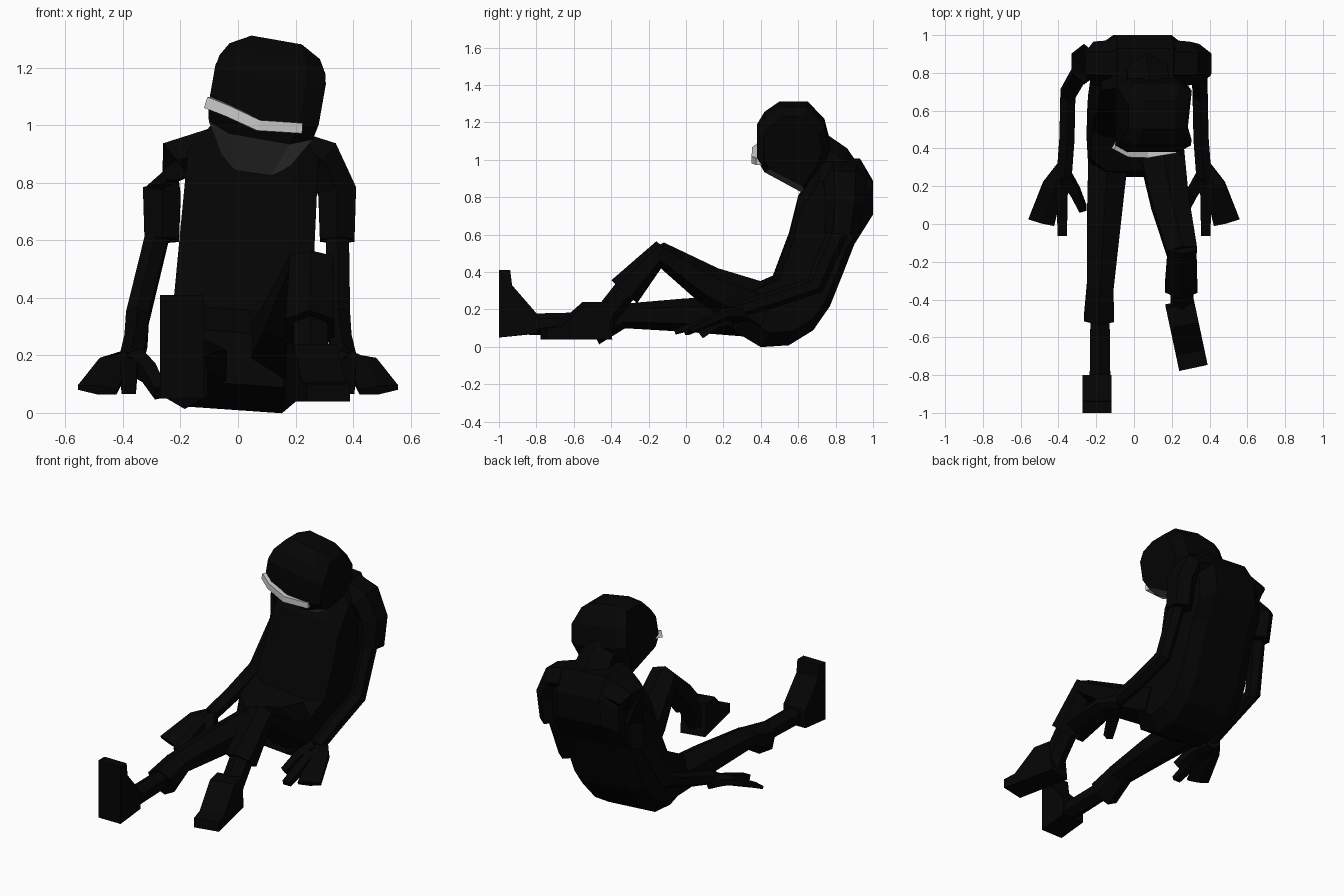
import bpy, bmesh, math
from mathutils import Vector, Matrix

if "Cube" in bpy.data.objects:
    bpy.data.objects.remove(bpy.data.objects["Cube"])


def make_material(name, value):
    mat = bpy.data.materials.new(name)
    mat.use_nodes = True
    colour = (value, value, value, 1)
    mat.diffuse_color = colour
    mat.node_tree.nodes["Principled BSDF"].inputs["Base Color"].default_value = colour
    return mat


black = make_material("black", .0014)
grey = make_material("dark_grey", .1)
light = make_material("light_grey", .6)


def loft(name, rings, material=black):
    """Skin a list of point rings and close both ends."""
    bm = bmesh.new()
    loops = [[bm.verts.new(point) for point in ring] for ring in rings]
    for lower, upper in zip(loops, loops[1:]):
        for k in range(len(lower)):
            bm.faces.new((lower[k - 1], lower[k], upper[k], upper[k - 1]))
    bm.faces.new(loops[0])
    bm.faces.new(loops[-1])
    bmesh.ops.recalc_face_normals(bm, faces=bm.faces)
    mesh = bpy.data.meshes.new(name)
    bm.to_mesh(mesh)
    bm.free()
    mesh.materials.append(material)
    part = bpy.data.objects.new(name, mesh)
    bpy.context.collection.objects.link(part)
    return part


def limb(name, path, start, end, sides=6, material=black):
    """Faceted tube along a path; start and end are (half width, half depth)."""
    points = [Vector(p) for p in path]
    last = len(points) - 1
    rings = []
    for i, centre in enumerate(points):
        along = (points[min(i + 1, last)] - points[max(i - 1, 0)]).normalized()
        guide = Vector((0, 0, 1)) if abs(along.x) > .7 else Vector((1, 0, 0))
        wide = (guide - along * guide.dot(along)).normalized()
        deep = along.cross(wide)
        size = Vector(start).lerp(Vector(end), i / last) / math.cos(math.pi / sides)
        ring = []
        for k in range(sides):
            angle = math.tau * (k + .5) / sides
            ring.append(centre + wide * size.x * math.cos(angle)
                        + deep * size.y * math.sin(angle))
        rings.append(ring)
    return loft(name, rings, material)


def slab(name, profile, half, shrink, taper=lambda z: 1):
    """Side profile (y, z) spread across x, its two cheeks shrunk inwards."""
    middle = sum((Vector(p) for p in profile), Vector((0, 0))) / len(profile)
    rings = []
    for x, scale in ((-half, shrink), (-half * .65, 1), (half * .65, 1), (half, shrink)):
        ring = []
        for p in profile:
            y, z = middle.lerp(Vector(p), scale)
            ring.append((x * taper(z), y, z))
        rings.append(ring)
    return loft(name, rings)


def move(part, offset, angle=0, axis='X'):
    part.data.transform(Matrix.Translation(offset)
                        @ Matrix.Rotation(math.radians(angle), 4, axis))


# Slumped torso, narrowing upwards and leaning to one side, and neck
torso = slab("torso", [(.28, .28), (.46, .36), (.55, .6), (.6, .8), (.72, 1),
                       (.93, 1), (1, .88), (1, .72), (.9, .56), (.83, .38),
                       (.77, .23), (.68, .1), (.55, .02), (.4, .01), (.25, .1)],
             .25, .82, lambda z: 1 - .1 * z)
move(torso, (-.01, 0, 0), 4, 'Y')
limb("neck", [(.06, .86, .86), (.07, .78, .98), (.09, .66, 1.06)], (.12, .1), (.1, .1))

# Bowed head, tilted to one side; the forward underside is the mask
brow = 1.1
head = slab("head", [(.77, 1.08), (.74, 1.2), (.65, 1.3), (.5, 1.3), (.42, 1.24),
                     (.38, 1.17), (.38, 1.02), (.42, .95), (.64, .82), (.72, .95)],
            .195, .8, lambda z: min(1, 1.3 - 3 * abs(z - brow)))
head.data.materials.append(grey)
for face in head.data.polygons:
    if face.normal.y < -.1 and face.normal.z < -.55:
        face.material_index = 1
move(head, (0, 0, -brow))
move(head, (.1, 0, brow), 10, 'Y')
limb("visor_strip", [(-.1, .42, 1.08), (-.03, .38, 1.05), (.07, .375, 1), (.22, .4, .99)],
     (.02, .025), (.018, .025), 4, light)

# Arms and hands; the right shoulder sits further in
for side, s, inset in (("left", 1, 0), ("right", -1, .08)):
    shoulder = s * (.345 - inset)
    limb(side + "_sleeve", [(shoulder - s * .18, .85, .91), (shoulder - s * .05, .85, .88),
                            (shoulder, .85, .77), (shoulder, .83, .6)],
         (.08, .11), (.06, .08))
    limb(side + "_arm", [(shoulder, .84, .68), (s * .35, .69, .33),
                         (s * .355, .45, .25), (s * .37, .25, .19)],
         (.04, .05), (.04, .035))
    limb(side + "_palm", [(s * .37, .3, .18), (s * .43, .2, .17), (s * .49, .01, .08)],
         (.04, .04), (.07, .015))
    limb(side + "_finger", [(s * .38, .2, .16), (s * .38, -.06, .08)],
         (.03, .03), (.025, .015), 4)
    limb(side + "_thumb", [(s * .36, .25, .18), (s * .31, .17, .14), (s * .27, .08, .07)],
         (.03, .04), (.02, .025), 4)

# Right leg stretched out on the ground, with a flared cuff
limb("right_trouser", [(-.13, .45, .16), (-.16, 0, .17), (-.18, -.36, .165)],
     (.11, .1), (.07, .055))
limb("right_cuff", [(-.18, -.33, .17), (-.185, -.5, .105)], (.07, .055), (.08, .085))
limb("right_shin", [(-.18, -.42, .13), (-.18, -.84, .12)], (.05, .05), (.055, .05))

# Left leg with the knee raised
limb("left_thigh", [(.14, .42, .19), (.19, .12, .33), (.255, -.15, .51)],
     (.12, .13), (.08, .05))
limb("left_cuff", [(.255, -.12, .53), (.25, -.33, .295)], (.075, .045), (.085, .08))
limb("left_shin", [(.25, -.27, .37), (.255, -.42, .18), (.255, -.46, .1)],
     (.06, .055), (.06, .055))

# Shoes: one upright on its heel, one flat on the ground
for side, offset, angle, axis in (("right", (-.195, -1, .05), -90, 'X'),
                                  ("left", (.24, -.41, .04), 12, 'Z')):
    shoe = slab(side + "_shoe", [(0, 0), (-.02, .2), (-.13, .2), (-.28, .07),
                                 (-.36, .06), (-.36, 0)], .077, 1)
    move(shoe, offset, angle, axis)
